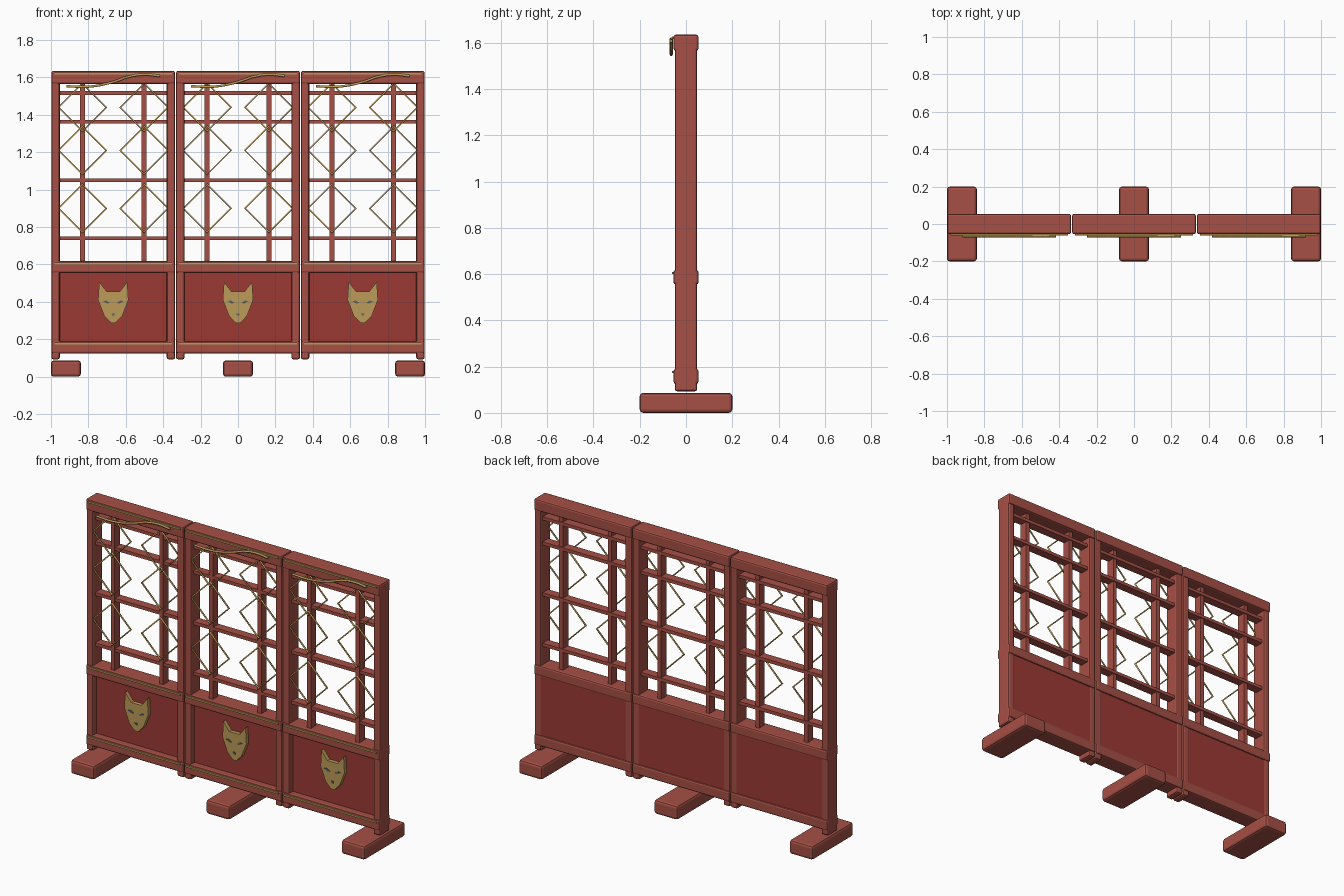
import bpy
import bmesh

cube = bpy.data.objects.get("Cube")
if cube:
    bpy.data.objects.remove(cube, do_unlink=True)


def material(name, rgb):
    m = bpy.data.materials.new(name)
    m.use_nodes = True
    m.diffuse_color = (*rgb, 1)
    m.node_tree.nodes["Principled BSDF"].inputs["Base Color"].default_value = (*rgb, 1)
    return m


FRAME = material("frame_red", (0.38, 0.08, 0.06))
PANEL = material("panel_red", (0.33, 0.042, 0.034))
GOLD = material("gold", (0.51, 0.33, 0.10))
GREY = material("grey", (0.10, 0.13, 0.13))


def add(name, data, mat):
    ob = bpy.data.objects.new(name, data)
    bpy.context.collection.objects.link(ob)
    data.materials.append(mat)
    return ob


def box(name, mat, x, y, z, bevel=0.0):
    """Box from (min, max) ranges, with optional chamfered edges."""
    bm = bmesh.new()
    bmesh.ops.create_cube(bm, size=1)
    for v in bm.verts:
        for i, (lo, hi) in enumerate((x, y, z)):
            v.co[i] = (lo + hi) / 2 + v.co[i] * (hi - lo)
    me = bpy.data.meshes.new(name)
    bm.to_mesh(me)
    bm.free()
    ob = add(name, me, mat)
    if bevel:
        mod = ob.modifiers.new("chamfer", "BEVEL")
        mod.width = bevel
        mod.segments = 2
    return ob


def plate(name, mat, outline, front, back):
    """Flat shape in x, z extruded between two depths."""
    bm = bmesh.new()
    face = bm.faces.new([bm.verts.new((x, front, z)) for x, z in outline])
    new = bmesh.ops.extrude_face_region(bm, geom=[face])["geom"]
    for v in new:
        if isinstance(v, bmesh.types.BMVert):
            v.co.y = back
    bmesh.ops.recalc_face_normals(bm, faces=bm.faces)
    me = bpy.data.meshes.new(name)
    bm.to_mesh(me)
    bm.free()
    return add(name, me, mat)


def wire(name, points, y, radius, closed=False, smooth=False):
    """Gold wire through points in x, z."""
    cu = bpy.data.curves.new(name, "CURVE")
    cu.dimensions = "3D"
    cu.bevel_depth = radius
    cu.bevel_resolution = 1
    if smooth:
        sp = cu.splines.new("BEZIER")
        sp.bezier_points.add(len(points) - 1)
        for p, (x, z) in zip(sp.bezier_points, points):
            p.co = (x, y, z)
            p.handle_left_type = p.handle_right_type = "AUTO"
        sp.resolution_u = 8
        cu.use_fill_caps = True
    else:
        sp = cu.splines.new("POLY")
        sp.points.add(len(points) - 1)
        for p, (x, z) in zip(sp.points, points):
            p.co = (x, y, z, 1)
        sp.use_cyclic_u = closed
    return add(name, cu, GOLD)


RAILS = {"top": (1.565, 1.635), "middle": (0.555, 0.618), "bottom": (0.125, 0.19)}
HALF = 0.331
STILE = 0.045


def screen_section(cx, side):
    # Frame
    for s in (-1, 1):
        x = sorted((cx + s * HALF, cx + s * (HALF - STILE)))
        box(side + "_stile", FRAME, x, (-0.048, 0.048), (0.093, 1.628), 0.01)
    for rail, z in RAILS.items():
        box(f"{side}_{rail}_rail", FRAME, (cx - HALF, cx + HALF), (-0.054, 0.054), z, 0.01)
        box(f"{side}_{rail}_trim", GOLD, (cx - 0.315, cx + 0.315), (-0.061, -0.05),
            (z[1] - 0.018, z[1] - 0.008))

    # Solid lower panel
    box(side + "_panel", PANEL, (cx - 0.31, cx + 0.31), (-0.012, 0.046), (0.16, 0.58))

    # Lattice
    for s in (-1, 1):
        bx = cx + s * 0.165
        box(side + "_lattice_upright", FRAME, (bx - 0.013, bx + 0.013),
            (-0.028, 0.024), (0.6, 1.58))
        for z in (0.90, 1.21, 1.44):
            r = 0.128
            wire(side + "_diamond", [(bx - r, z), (bx, z + r), (bx + r, z), (bx, z - r)],
                 -0.034, 0.006, closed=True)
    for z in (0.74, 1.05, 1.363, 1.517):
        box(side + "_lattice_bar", FRAME, (cx - 0.3, cx + 0.3), (-0.024, 0.03),
            (z - 0.01, z + 0.01))

    # Flowing vine on the top rail
    vine = [(-0.25, 1.553), (-0.13, 1.551), (-0.01, 1.573), (0.09, 1.606),
            (0.17, 1.616), (0.25, 1.608)]
    wire(side + "_vine", [(cx + x, z) for x, z in vine], -0.064, 0.007, smooth=True)

    # Animal mask
    right_half = [(0.035, 0.455), (0.075, 0.507), (0.081, 0.41), (0.048, 0.325), (0.012, 0.287)]
    outline = right_half + [(-x, z) for x, z in reversed(right_half)]
    plate(side + "_mask", GOLD, [(cx + x, z) for x, z in outline], -0.035, -0.01)
    eye = [(0.018, 0.394), (0.034, 0.391), (0.055, 0.403), (0.038, 0.408)]
    for s in (-1, 1):
        plate(side + "_mask_eye", GREY, [(cx + s * x, z) for x, z in eye], -0.039, -0.03)
    nose = [(-0.009, 0.338), (0.009, 0.338), (0.006, 0.326), (-0.006, 0.326)]
    plate(side + "_mask_nose", GREY, [(cx + x, z) for x, z in nose], -0.039, -0.03)


for side, s in (("right", -1), ("center", 0), ("left", 1)):
    screen_section(s * 0.667, side)
    fx = s * 0.92
    box(side + "_foot", FRAME, (fx - 0.08, fx + 0.08), (-0.2, 0.2), (0, 0.087), 0.015)
